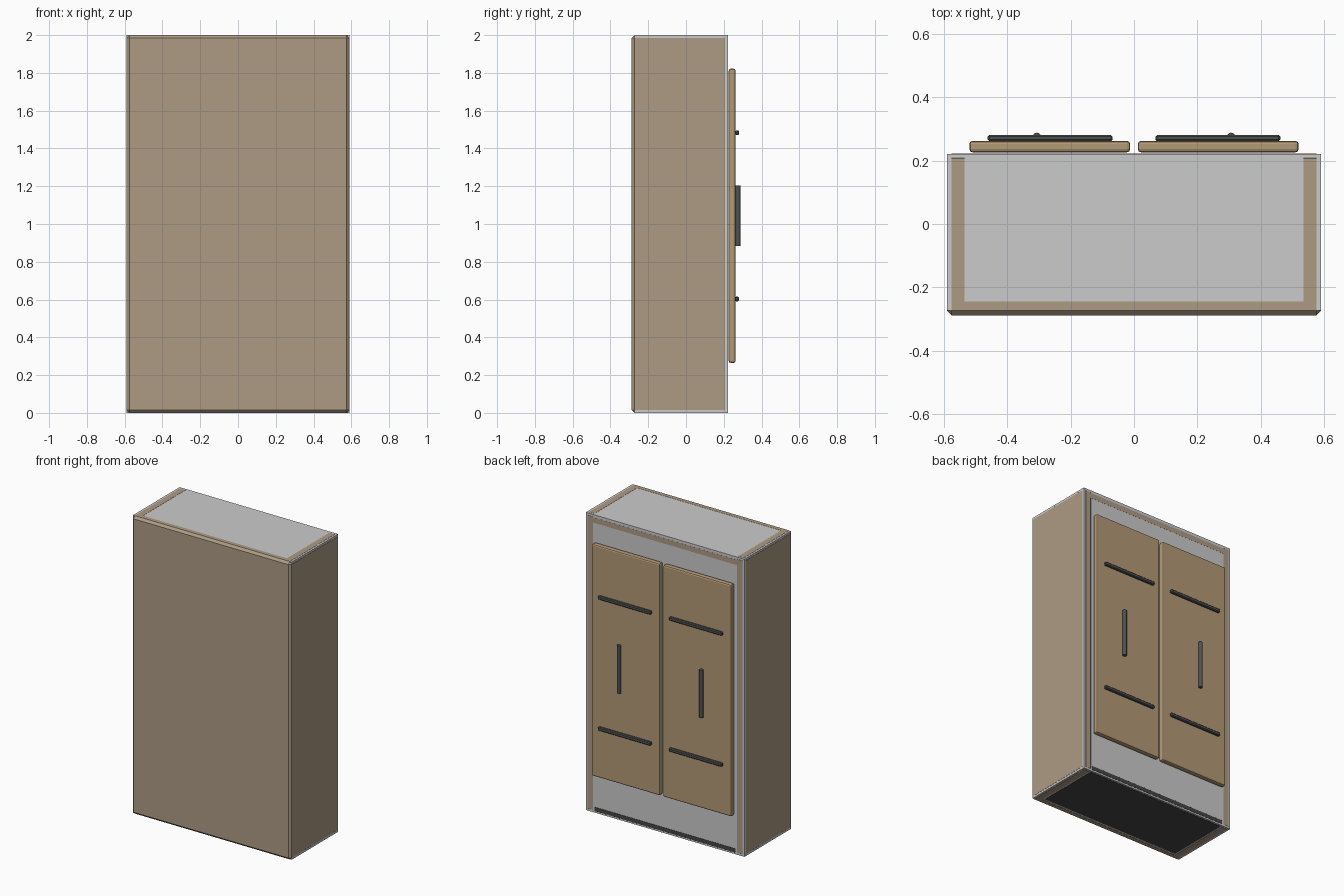
import bpy

if "Cube" in bpy.data.objects:
    bpy.data.objects.remove(bpy.data.objects["Cube"])


def material(name, rgb):
    m = bpy.data.materials.new(name)
    m.diffuse_color = (*rgb, 1)
    m.use_nodes = True
    m.node_tree.nodes["Principled BSDF"].inputs["Base Color"].default_value = m.diffuse_color
    return m


PANEL = material("panel_wood", (0.42, 0.33, 0.23))
DOOR = material("door_wood", (0.45, 0.32, 0.18))
DARK = material("dark_metal", (0.08, 0.085, 0.085))
BASE = material("dark_base", (0.06, 0.06, 0.06))


def box(name, x, y, z, mat=None, bevel=0.0, segments=1):
    """Box from (min, max) ranges, with an optional edge bevel."""
    bpy.ops.mesh.primitive_cube_add(
        size=1, location=[(a + b) / 2 for a, b in (x, y, z)])
    ob = bpy.context.object
    ob.name = name
    ob.scale = [b - a for a, b in (x, y, z)]
    bpy.ops.object.transform_apply(location=False, rotation=False, scale=True)
    if mat:
        ob.data.materials.append(mat)
    if bevel:
        mod = ob.modifiers.new("bevel", 'BEVEL')
        mod.width = bevel
        mod.segments = segments
    return ob


def span(sign, a, b):
    """Mirrored x range for the left (-1) or right (+1) side."""
    return tuple(sorted((sign * a, sign * b)))


# Grey carcass, a hair inside the wooden panels to keep faces distinct
E = 0.0007
box("carcass", (-0.59 + E, 0.59 - E), (-0.272, 0.222 - E), (E, 2 - E))

# Wooden back, top rail and dark base
box("back_panel", (-0.59, 0.59), (-0.288, -0.23), (0, 2), PANEL, 0.015)
box("top_rail", (-0.54, 0.54), (0.15, 0.222), (1.945, 1.98), PANEL)
box("base_panel", (-0.535, 0.535), (-0.243, 0.222), (0, 0.05), BASE, 0.012)

for side, s in (("left", -1), ("right", 1)):
    # Wooden side wall
    box(side + "_side_panel", span(s, 0.52, 0.59), (-0.28, 0.222), (0, 2),
        PANEL, 0.015)
    # Door leaf
    box(side + "_door", span(s, 0.012, 0.519), (0.226, 0.262), (0.265, 1.822),
        DOOR, 0.01, 2)
    # Horizontal straps
    for level, z in (("lower", 0.603), ("upper", 1.483)):
        box(f"{side}_{level}_strap", span(s, 0.068, 0.461), (0.261, 0.281),
            (z - 0.012, z + 0.012), DARK, 0.005)
    # Round vertical handle
    bpy.ops.mesh.primitive_cylinder_add(
        vertices=16, radius=0.013, depth=0.32, location=(s * 0.306, 0.275, 1.043))
    handle = bpy.context.object
    handle.name = side + "_handle"
    handle.data.materials.append(DARK)
    bpy.ops.object.shade_smooth_by_angle()
